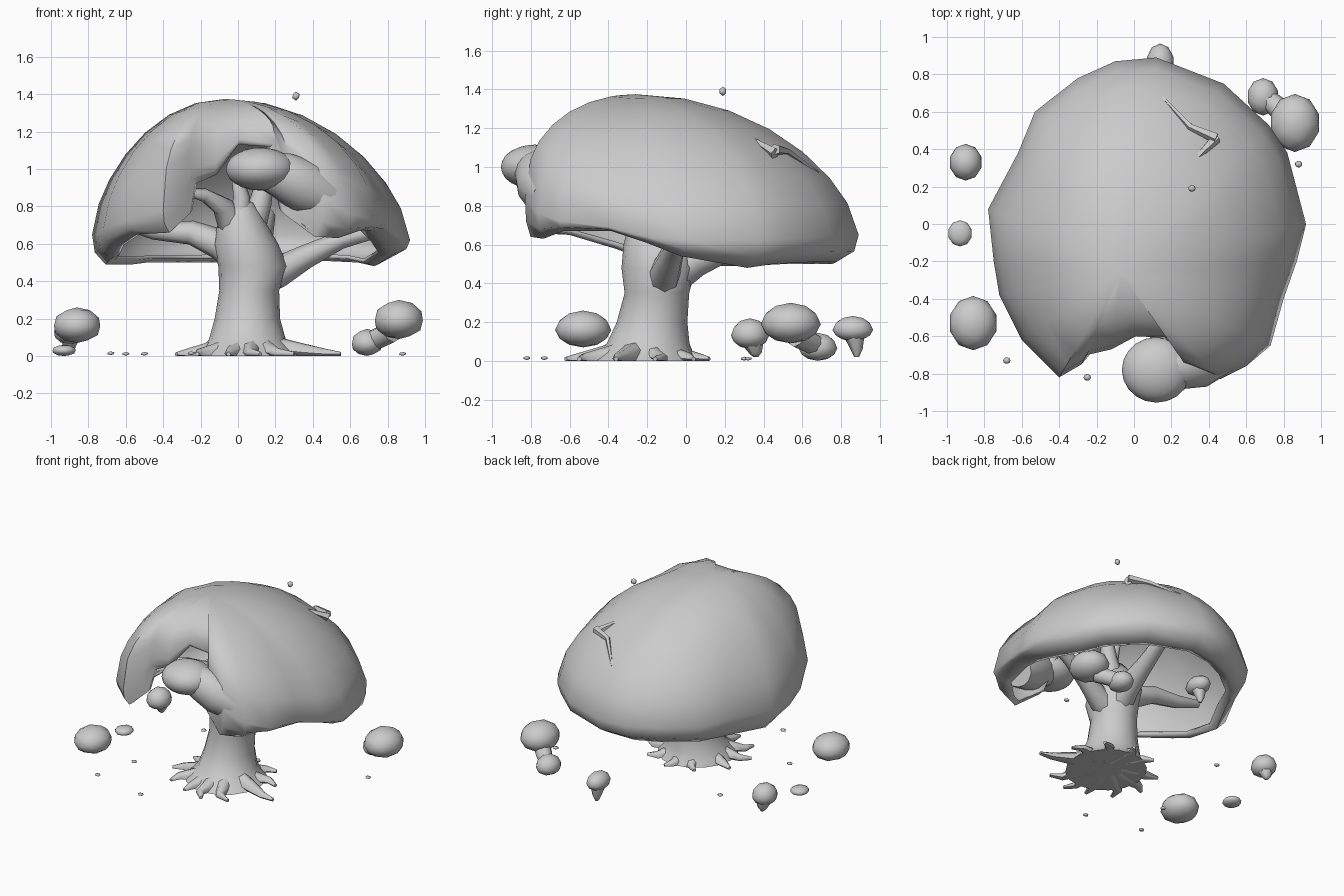
import bpy, bmesh, math, random
from mathutils import Vector

if "Cube" in bpy.data.objects:
    bpy.data.objects.remove(bpy.data.objects["Cube"])

random.seed(4)


def finish(name, bm, angle=60):
    bmesh.ops.recalc_face_normals(bm, faces=bm.faces)
    me = bpy.data.meshes.new(name)
    bm.to_mesh(me)
    bm.free()
    ob = bpy.data.objects.new(name, me)
    bpy.context.collection.objects.link(ob)
    bpy.ops.object.select_all(action='DESELECT')
    ob.select_set(True)
    bpy.context.view_layer.objects.active = ob
    bpy.ops.object.shade_smooth_by_angle(angle=math.radians(angle))
    return ob


def loft(name, rings, cap_start=False, cap_end=False, apex=None, angle=60):
    bm = bmesh.new()
    loops = [[bm.verts.new(p) for p in r] for r in rings]
    n = len(loops[0])
    for a, b in zip(loops, loops[1:]):
        for i in range(n):
            bm.faces.new((a[i], a[(i + 1) % n], b[(i + 1) % n], b[i]))
    if apex:
        top = bm.verts.new(apex)
        for i in range(n):
            bm.faces.new((top, loops[0][(i + 1) % n], loops[0][i]))
    if cap_start:
        bm.faces.new(loops[0])
    if cap_end:
        bm.faces.new(loops[-1])
    return finish(name, bm, angle)


def tube(name, pts, radii, sides=8):
    pts = [Vector(p) for p in pts]
    rings = []
    for k, p in enumerate(pts):
        d = (pts[min(k + 1, len(pts) - 1)] - pts[max(k - 1, 0)]).normalized()
        ref = Vector((0, 0, 1)) if abs(d.z) < 0.9 else Vector((1, 0, 0))
        u = d.cross(ref).normalized()
        v = d.cross(u)
        r = radii[k] if len(radii) == len(pts) else radii[0] + (radii[1] - radii[0]) * k / (len(pts) - 1)
        ring = []
        for i in range(sides):
            a = 2 * math.pi * i / sides
            q = p + (u * math.cos(a) + v * math.sin(a)) * r
            q.z = max(q.z, 0.0)
            ring.append(q)
        rings.append(ring)
    return loft(name, rings, True, True)


def blob(name, c, s, sub=2, flat=1.0):
    bm = bmesh.new()
    bmesh.ops.create_icosphere(bm, subdivisions=sub, radius=1)
    for v in bm.verts:
        z = v.co.z * (flat if v.co.z < 0 else 1)
        v.co = Vector((c[0] + v.co.x * s[0], c[1] + v.co.y * s[1], c[2] + z * s[2]))
    return finish(name, bm)


# canopy: widest outline (x, y), height there, and height of the lower rim
outline = [
    (.92, .0, .62, .54), (.82, .38, .62, .48), (.72, .53, .63, .50), (.48, .75, .64, .51),
    (.12, .89, .65, .51), (-.10, .87, .65, .50), (-.30, .78, .65, .50), (-.53, .60, .65, .50),
    (-.62, .38, .65, .49), (-.78, .08, .65, .49), (-.75, -.2, .65, .52), (-.72, -.38, .68, .58),
    (-.60, -.62, .72, .65), (-.40, -.82, .78, .66), (-.28, -.75, .90, .76), (-.25, -.70, 1.0, .92),
    (-.12, -.67, 1.03, .97), (.01, -.60, 1.16, 1.13), (.20, -.61, 1.16, 1.12), (.28, -.76, .95, .76),
    (.46, -.83, .84, .64), (.60, -.76, .76, .63), (.73, -.65, .72, .67), (.80, -.40, .69, .67),
    (.87, -.20, .64, .61)]
apex = Vector((-.07, -.26, 1.375))
rings = []
for f in (.22, .42, .6, .75, .87, .95, 1.0):
    ring = []
    for x, y, zw, zb in outline:
        t = min(max((-y - .35) / .35, 0), 1)
        p = .64 - t * (.13 if abs(x) > .55 else .22)
        h = (1 - f * f) ** p
        ring.append((apex.x + (x - apex.x) * f, apex.y + (y - apex.y) * f, zw + (apex.z - zw) * h))
    rings.append(ring)
for f, k in ((.98, .6), (.90, 1.0), (.83, .85)):
    ring = []
    for x, y, zw, zb in outline:
        q = apex.lerp(Vector((x, y, 0)), f)
        # front lobes stay upright instead of tucking under
        qy = (q.y + y) / 2 if y < -.58 else q.y
        ring.append((q.x, qy, zw + (zb - zw) * k))
    rings.append(ring)
canopy = loft("canopy", rings, apex=apex)
shell = canopy.modifiers.new("shell", 'SOLIDIFY')
shell.thickness = .02
shell.offset = -1

# foliage bulge over the front opening, running into the right lobe
blob("front_bulge", (.12, -.78, 1.0), (.185, .175, .115), 3)
tube("front_bulge_shoulder", [(.13, -.77, 1.0), (.23, -.76, .97), (.35, -.73, .91), (.48, -.69, .84)],
     (.1, .125, .145, .11), 14)

# trunk, flaring at base and fork
profile = [(0, .06, -.23, .28), (.035, .05, -.22, .25), (.09, .05, -.195, .205), (.2, .05, -.175, .175),
           (.35, .06, -.15, .16), (.48, .08, -.14, .185), (.6, .04, -.14, .175), (.72, .02, -.16, .125),
           (.82, .02, -.18, .06)]
loft("trunk", [[(cx + r * math.cos(i * math.pi / 8), cy + r * 1.04 * math.sin(i * math.pi / 8), z)
                for i in range(16)] for z, cx, cy, r in profile], True, True)

# roots
root_tips = [(-.33, -.32), (-.22, -.5), (-.05, -.58), (.12, -.62), (.30, -.55), (.55, -.36),
             (.43, -.16), (.30, .04), (.10, .12), (-.12, .07), (-.30, -.1)]
for n, (x, y) in enumerate(root_tips):
    c = Vector((.05, -.22, 0))
    d = Vector((x, y, 0)) - c
    side = Vector((-d.y, d.x, 0)) * random.uniform(-.15, .15)
    tube(f"root_{n}", [c + d * .25 + Vector((0, 0, .04)), c + d * .62 + side * .6 + Vector((0, 0, .02)),
                       c + d * .82 + side + Vector((0, 0, .012)), c + d + Vector((0, 0, .01))],
         (.07, .045, .03, .012), 7)

# branches
branches = {
    "left": ([(.08, -.14, .46), (-.1, -.12, .6), (-.25, -.1, .66), (-.45, -.08, .67), (-.64, -.08, .72)], .1, .03),
    "right": ([(.04, -.14, .38), (.22, -.11, .45), (.36, -.08, .53), (.55, -.04, .62), (.8, .02, .68)], .1, .03),
    "back": ([(.07, -.16, .38), (.1, .05, .52), (.12, .25, .6), (.16, .6, .75)], .11, .04),
    "upper_left": ([(.0, -.16, .6), (-.08, -.24, .8), (-.18, -.34, .86), (-.29, -.4, .88)], .08, .015),
    "upper_middle": ([(.0, -.18, .65), (.02, -.22, .85), (-.02, -.2, 1.02)], .07, .02),
    "upper_right": ([(.04, -.15, .6), (.12, -.13, .82), (.18, -.1, 1.1)], .09, .03)}
for n, (pts, r0, r1) in branches.items():
    tube("branch_" + n, pts, (r0, r1))

# twigs breaking through the canopy top
tube("twig_back", [(.15, .68, .97), (.3, .52, 1.08), (.44, .46, 1.09)], (.008, .03), 5)
tube("twig_back_low", [(.24, .26, 1.18), (.36, .38, 1.12), (.44, .46, 1.07)], (.006, .03), 5)
tube("twig_front", [(.16, -.56, 1.18), (.3, -.6, 1.16), (.42, -.64, 1.06), (.49, -.64, .98)],
     (.01, .035, .035, .012), 5)

# small bushes around the tree: centre, half sizes, underside flattening
bushes = [((-.86, -.53, .16), (.13, .145, .1), .9), ((-.93, -.05, .03), (.065, .07, .03), 1),
          ((-.9, .33, .13), (.088, .098, .09), .75), ((.86, .54, .19), (.135, .155, .11), .9),
          ((.69, .68, .065), (.085, .1, .08), .8), ((.14, .86, .16), (.075, .105, .072), .8)]
for n, (c, s, flat) in enumerate(bushes):
    blob(f"bush_{n}", c, s, 2, flat)
for n, (x, y, z) in enumerate([(-.9, .35, .08), (.14, .87, .12)]):
    tube(f"bush_stem_{n}", [(x, y, z), (x, y + .01, z / 2), (x, y + .01, .02)], (.05, .012), 6)
tube("bush_link", [(.82, .57, .13), (.76, .63, .10), (.71, .67, .08)], (.06, .055))

# loose leaf scraps
for n, (x, y, z) in enumerate([(.31, .19, 1.39), (-.68, -.73, .015), (-.25, -.82, .015),
                               (-.6, -.4, .012), (-.5, .3, .012), (.88, .32, .012)]):
    blob(f"scrap_{n}", (x, y, z), (.022, .02, .024 if z > 1 else .01), 1)
